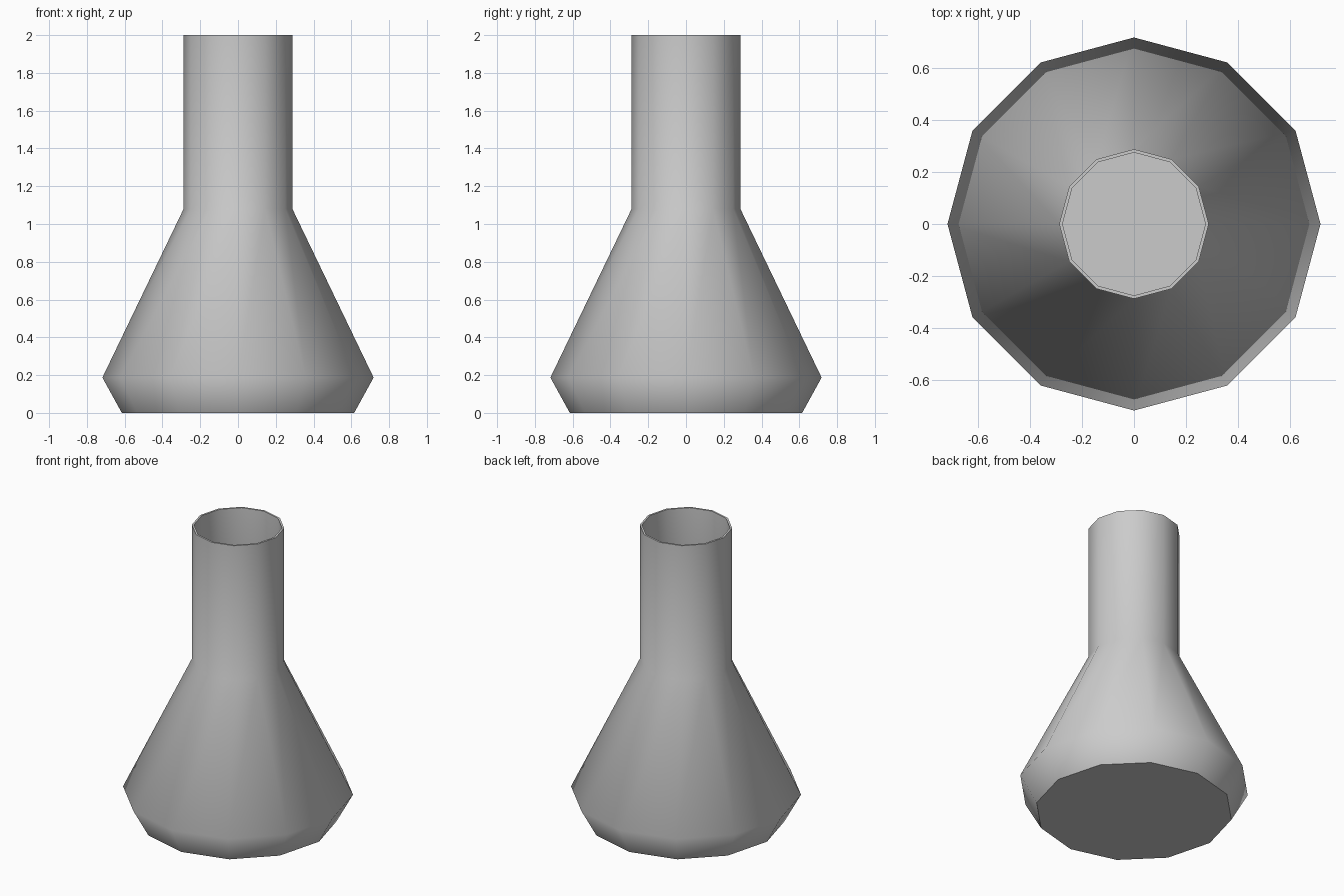
import bpy, bmesh
from math import cos, sin, tau, radians

if "Cube" in bpy.data.objects:
    bpy.data.objects.remove(bpy.data.objects["Cube"])

SIDES = 12

# Closed wall profile (radius, height): outside from the base up, over the lip, inside down
PROFILE = [(0.615, 0), (0.718, 0.187), (0.288, 1.08), (0.288, 2),
           (0.275, 2), (0.275, 1.083), (0.702, 0.19), (0.605, 0.015)]


def lathe(name, profile, sides):
    bm = bmesh.new()
    rings = [[bm.verts.new((r * cos(tau * i / sides), r * sin(tau * i / sides), z))
              for i in range(sides)] for r, z in profile]
    for a, b in zip(rings, rings[1:]):
        for i in range(sides):
            j = (i + 1) % sides
            bm.faces.new((a[i], a[j], b[j], b[i]))
    # Outer base and inner floor
    bm.faces.new(rings[0][::-1])
    bm.faces.new(rings[-1])
    bmesh.ops.recalc_face_normals(bm, faces=bm.faces)
    mesh = bpy.data.meshes.new(name)
    bm.to_mesh(mesh)
    bm.free()
    obj = bpy.data.objects.new(name, mesh)
    bpy.context.collection.objects.link(obj)
    return obj


# Hollow flask, smooth around the belly with a sharp base and lip
flask = lathe("flask", PROFILE, SIDES)
bpy.context.view_layer.objects.active = flask
flask.select_set(True)
bpy.ops.object.shade_smooth_by_angle(angle=radians(58))
